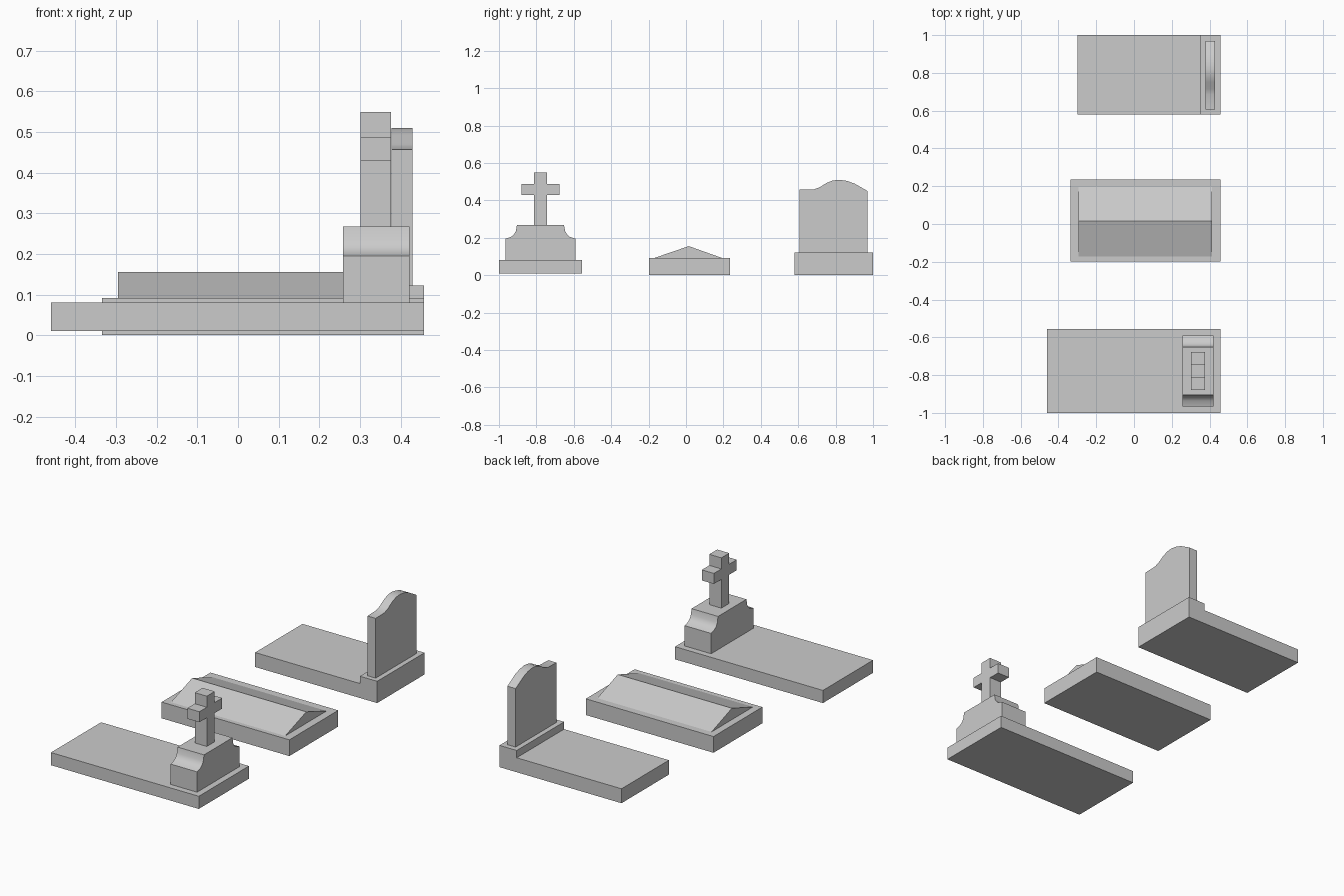
import bpy
import bmesh
import math

if "Cube" in bpy.data.objects:
    bpy.data.objects.remove(bpy.data.objects["Cube"])


def finish(name, bm, smooth):
    bmesh.ops.recalc_face_normals(bm, faces=bm.faces)
    me = bpy.data.meshes.new(name)
    bm.to_mesh(me)
    bm.free()
    ob = bpy.data.objects.new(name, me)
    bpy.context.collection.objects.link(ob)
    if smooth:
        bpy.ops.object.select_all(action='DESELECT')
        ob.select_set(True)
        bpy.context.view_layer.objects.active = ob
        bpy.ops.object.shade_smooth_by_angle(angle=math.radians(40))
    return ob


def extrude_profile(name, yz, x0, x1, smooth=False):
    """Extrude a (y, z) outline along x."""
    bm = bmesh.new()
    face = bm.faces.new([bm.verts.new((x0, y, z)) for y, z in yz])
    geom = bmesh.ops.extrude_face_region(bm, geom=[face])["geom"]
    verts = [g for g in geom if isinstance(g, bmesh.types.BMVert)]
    bmesh.ops.translate(bm, verts=verts, vec=(x1 - x0, 0, 0))
    return finish(name, bm, smooth)


def box(name, x, y, z):
    return extrude_profile(name, [(y[0], z[0]), (y[1], z[0]), (y[1], z[1]), (y[0], z[1])], *x)


def mirrored(half, centre):
    """Complete a symmetric outline from (half width, z) points."""
    return [(centre + w, z) for w, z in half] + [(centre - w, z) for w, z in reversed(half)]


# Cross grave: ledger slab, coved pedestal, cross
box("cross_grave_slab", (-0.46, 0.457), (-1.0, -0.556), (0.01, 0.081))
cove = [(0.187, 0.081), (0.187, 0.195), (0.158, 0.204), (0.142, 0.217), (0.132, 0.235),
        (0.126, 0.267)]
extrude_profile("cross_pedestal", mirrored(cove, -0.778), 0.258, 0.422, True)
cross = [(0.035, 0.267), (0.035, 0.428), (0.101, 0.428), (0.101, 0.487),
         (0.035, 0.487), (0.035, 0.549)]
extrude_profile("cross", mirrored(cross, -0.778), 0.301, 0.376)

# Middle grave: low tomb with a gabled lid
box("tomb_base", (-0.335, 0.457), (-0.198, 0.235), (0.0, 0.091))
extrude_profile("tomb_lid", [(-0.172, 0.091), (0.195, 0.091), (0.015, 0.155)], -0.295, 0.413)

# Headstone grave: slab, plinth, curved headstone
box("headstone_grave_slab", (-0.30, 0.35), (0.58, 1.0), (0.0, 0.081))
box("headstone_plinth", (0.35, 0.457), (0.58, 1.0), (0.0, 0.122))
stone = [(0.607, 0.122), (0.97, 0.122), (0.97, 0.45), (0.935, 0.470), (0.90, 0.490),
         (0.86, 0.504), (0.82, 0.51), (0.785, 0.506), (0.75, 0.492), (0.715, 0.470),
         (0.685, 0.459), (0.607, 0.457)]
extrude_profile("headstone", stone, 0.378, 0.429, True)
